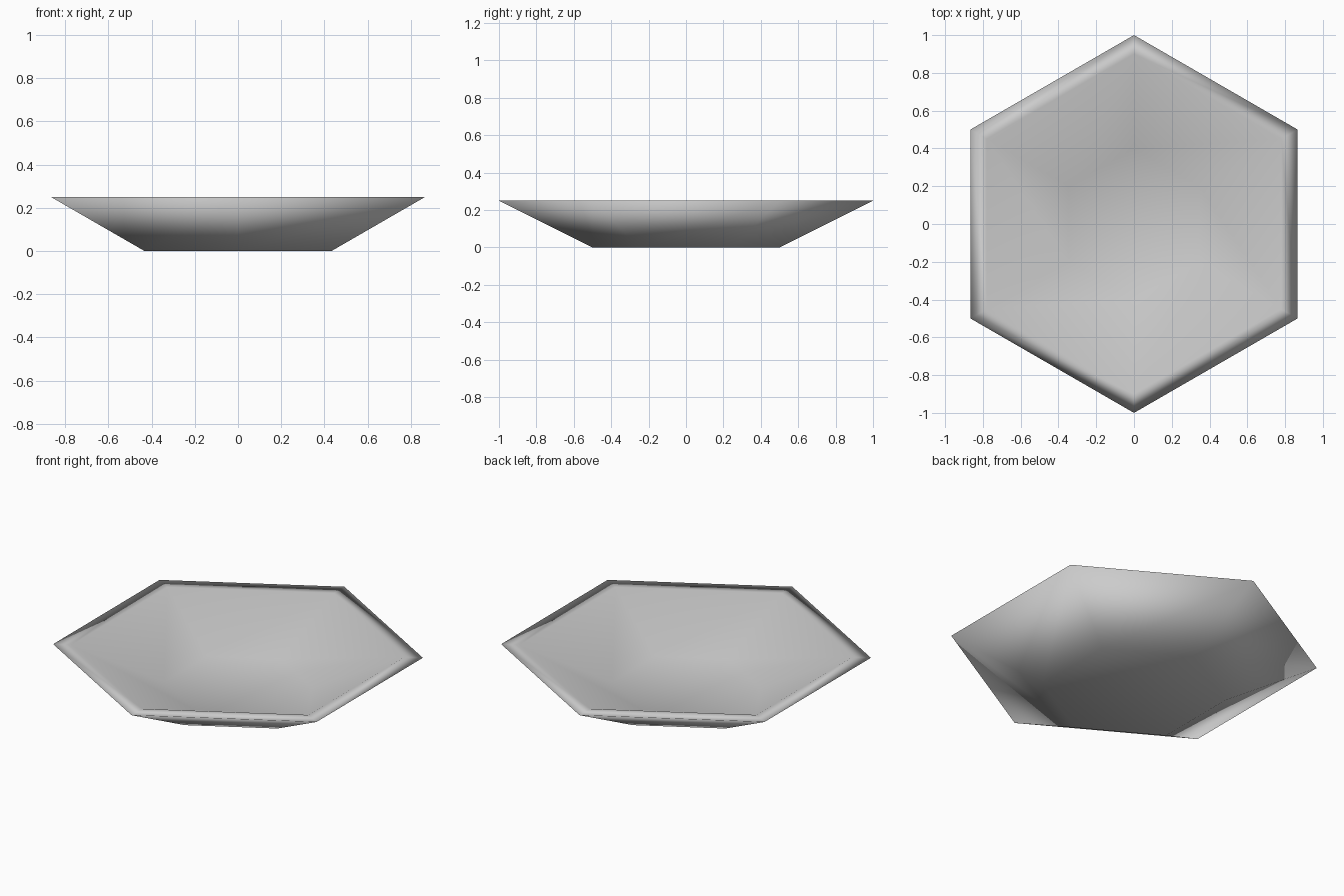
import bpy
import bmesh
from math import sin, cos, radians

cube = bpy.data.objects.get("Cube")
if cube:
    bpy.data.objects.remove(cube, do_unlink=True)

# One plain grey for the whole dish
grey = bpy.data.materials.new("light grey")
grey.use_nodes = True
colour = (0.6, 0.6, 0.6, 1)
grey.diffuse_color = colour
grey.node_tree.nodes["Principled BSDF"].inputs["Base Color"].default_value = colour

SIDES = 6
# Profile as (corner radius, height): base, outer rim, inner rim, inner floor
PROFILE = [(0.5, 0), (1, 0.25), (0.9, 0.25), (0.4, 0.05)]


def hex_ring(bm, radius, height):
    angles = [radians(30 + i * 360 / SIDES) for i in range(SIDES)]
    return [bm.verts.new((radius * cos(a), radius * sin(a), height)) for a in angles]


# Six-sided shallow bowl with a flat lip
bm = bmesh.new()
rings = [hex_ring(bm, r, z) for r, z in PROFILE]
for low, high in zip(rings, rings[1:]):
    for i in range(SIDES):
        j = (i + 1) % SIDES
        bm.faces.new((low[i], low[j], high[j], high[i]))
bm.faces.new(reversed(rings[0]))
bm.faces.new(rings[-1])
bmesh.ops.recalc_face_normals(bm, faces=bm.faces)
for face in bm.faces:
    face.smooth = True

mesh = bpy.data.meshes.new("hexagonal_bowl")
bm.to_mesh(mesh)
bm.free()
mesh.materials.append(grey)
bowl = bpy.data.objects.new("hexagonal_bowl", mesh)
bpy.context.collection.objects.link(bowl)
